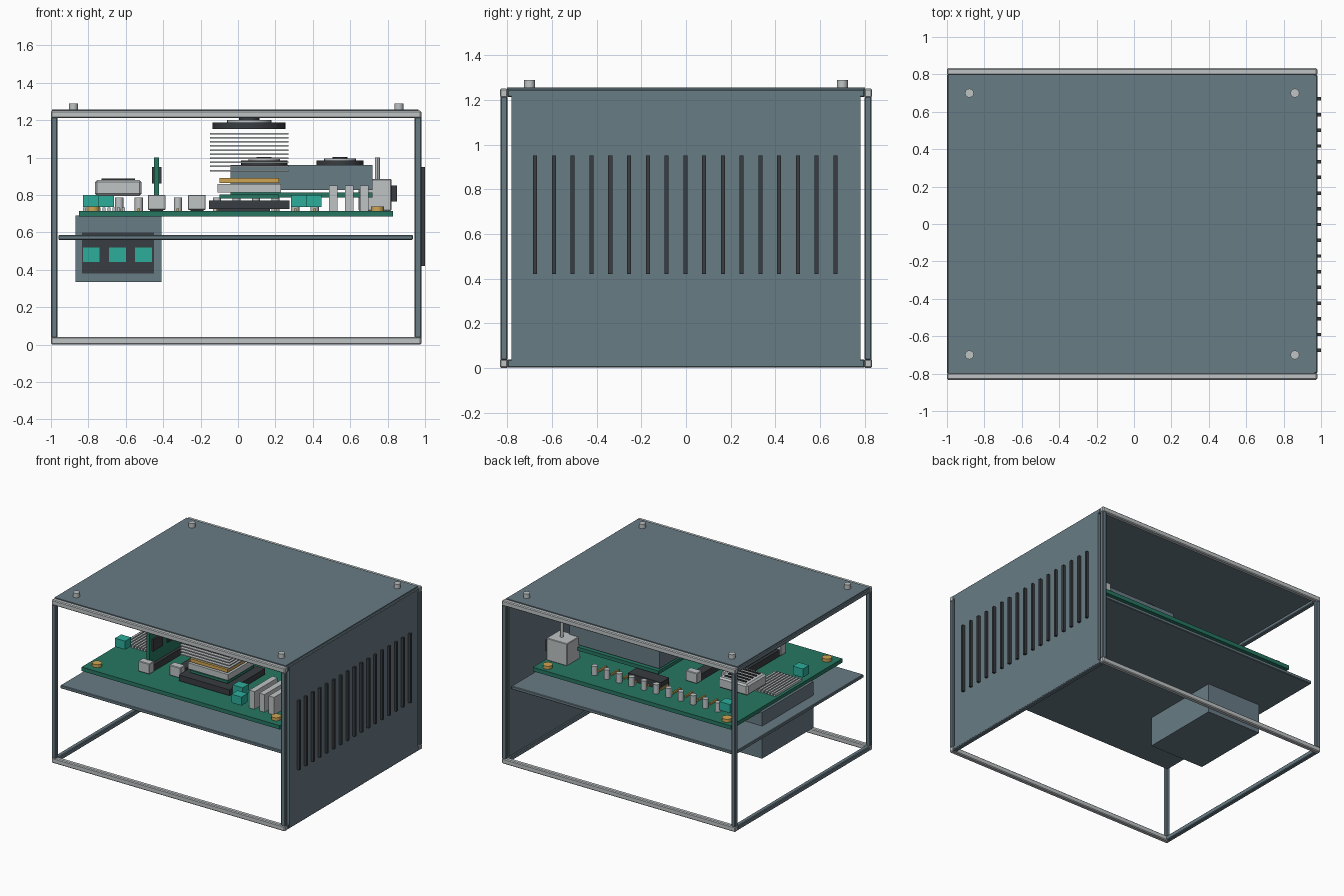
import bpy

old = bpy.data.objects.get("Cube")
if old:
    bpy.data.objects.remove(old, do_unlink=True)


def material(name, r, g, b):
    m = bpy.data.materials.new(name)
    m.use_nodes = True
    m.diffuse_color = (r, g, b, 1)
    m.node_tree.nodes["Principled BSDF"].inputs["Base Color"].default_value = (r, g, b, 1)
    return m


STEEL = material("steel blue", 0.14, 0.2, 0.235)
SILVER = material("light grey", 0.52, 0.55, 0.56)
DARK = material("charcoal", 0.04, 0.045, 0.052)
GREEN = material("board green", 0.02, 0.18, 0.12)
TEAL = material("teal", 0.025, 0.42, 0.33)
GOLD = material("gold", 0.62, 0.38, 0.09)


def box(name, mat, x, y, z, bevel=0):
    """Box from (low, high) ranges on each axis."""
    spans = (x, y, z)
    bpy.ops.mesh.primitive_cube_add(size=1, location=[(a + b) / 2 for a, b in spans])
    ob = bpy.context.object
    ob.name = name
    ob.data.materials.append(mat)
    for v in ob.data.vertices:
        for i, (a, b) in enumerate(spans):
            v.co[i] *= b - a
    if bevel:
        mod = ob.modifiers.new("chamfer", "BEVEL")
        mod.width = bevel
        mod.segments = 1
    return ob


def mid(c, size):
    return (c - size / 2, c + size / 2)


def disc(name, mat, x, y, z, radius, sides=24):
    bpy.ops.mesh.primitive_cylinder_add(vertices=sides, radius=radius, depth=z[1] - z[0],
                                        location=(x, y, (z[0] + z[1]) / 2))
    ob = bpy.context.object
    ob.name = name
    ob.data.materials.append(mat)
    bpy.ops.object.shade_smooth_by_angle()
    return ob


# Open frame: silver rails front and back, blue posts and side rails
LEFT, RIGHT = (-1, -0.965), (0.945, 0.98)
for y, end in ((-0.815, "front"), (0.815, "back")):
    for z, level in ((0.02, "bottom"), (1.23, "top")):
        box(f"{end}_{level}_rail", SILVER, (-1, 0.98), mid(y, 0.036), mid(z, 0.04), 0.006)
    for x, side in ((LEFT, "left"), (RIGHT, "right")):
        box(f"{end}_{side}_post", STEEL, x, mid(y, 0.032), (0.035, 1.215), 0.005)
for x, side in ((LEFT, "left"), (RIGHT, "right")):
    for z, level in ((0.02, "bottom"), (1.23, "top")):
        box(f"{side}_{level}_rail", STEEL, x, (-0.8, 0.8), mid(z, 0.036), 0.005)

# Panels, shelf, vents and top screws
box("top_panel", STEEL, (-0.995, 0.965), (-0.8, 0.8), (1.235, 1.256))
box("side_panel", STEEL, (0.955, 0.981), (-0.78, 0.78), (0.01, 1.24))
box("shelf", STEEL, (-0.96, 0.935), (-0.78, 0.78), (0.56, 0.585), 0.004)
for i in range(17):
    box("vent", DARK, (0.98, 1), mid(-0.675 + i * 0.084, 0.018), (0.42, 0.95))
for x in (-0.88, 0.86):
    for y in (-0.7, 0.7):
        disc("top_screw", SILVER, x, y, (1.25, 1.29), 0.024, 12)

# Power supply with socket plate
PSU_FRONT = -0.3
box("power_supply", STEEL, (-0.87, -0.41), (PSU_FRONT, 0.32), (0.335, 0.69))
box("socket_plate", DARK, (-0.835, -0.45), (PSU_FRONT - 0.008, PSU_FRONT), (0.38, 0.6))
for x in (-0.785, -0.645, -0.505):
    box("power_socket", TEAL, mid(x, 0.09), (PSU_FRONT - 0.016, PSU_FRONT - 0.008), (0.44, 0.52))

# Circuit board with gold mounting screws
TOP = 0.715
box("circuit_board", GREEN, (-0.85, 0.83), (-0.68, 0.67), (0.685, TOP))
for x in (-0.775, 0.745):
    for y in (-0.6, 0.61):
        disc("mounting_screw", GOLD, x, y, (TOP, 0.738), 0.035, 16)

# Processor stack and tall finned cooler
CX, CY = 0.06, -0.28


def layer(name, mat, size, z):
    box(name, mat, mid(CX, size), mid(CY, size), z)


layer("processor_socket", DARK, 0.43, (0.725, 0.77))
layer("processor_substrate", GREEN, 0.32, (0.782, 0.802))
layer("processor_cover", SILVER, 0.34, (0.812, 0.858))
layer("contact_plate", GOLD, 0.32, (0.865, 0.89))
for i in range(10):
    layer("cooler_fin", SILVER, 0.42, mid(0.93 + i * 0.022, 0.008))
disc("cooler_fan", DARK, CX, CY, (1.153, 1.188), 0.195)
disc("cooler_fan_ring", SILVER, CX, CY, (1.188, 1.2), 0.12)
disc("cooler_fan_hub", DARK, CX, CY, (1.2, 1.21), 0.055)

# Graphics card lying behind the cooler
box("graphics_board", GREEN, (-0.04, 0.72), (0.07, 0.39), (0.785, 0.812))
box("graphics_shroud", STEEL, (-0.04, 0.72), (0.08, 0.38), (0.825, 0.96))
for x in (0.14, 0.545):
    disc("graphics_fan", DARK, x, 0.23, (0.96, 0.985), 0.125)
    disc("graphics_fan_ring", SILVER, x, 0.23, (0.985, 0.996), 0.085)
    disc("graphics_fan_hub", DARK, x, 0.23, (0.996, 1.003), 0.04)

# Two long slots with pale end blocks, one holding an upright card
for x, front, back in ((-0.435, -0.49, 0.1), (-0.22, -0.42, 0.22)):
    box("slot_body", DARK, mid(x, 0.07), (front, back), (TOP, 0.765))
    for y in (front, back):
        box("slot_end", SILVER, mid(x, 0.095), mid(y, 0.06), (0.72, 0.8), 0.004)
box("upright_card", GREEN, mid(-0.435, 0.026), (-0.47, 0.08), (0.75, 1))
for y in (-0.38, -0.2, -0.02):
    box("card_chip", DARK, mid(-0.435, 0.05), mid(y, 0.12), (0.86, 0.95))

# Raised chip cooler with dark slats
box("chip_cooler", SILVER, (-0.765, -0.515), (0.11, 0.35), (0.795, 0.88), 0.012)
for i in range(5):
    box("chip_cooler_slat", DARK, mid(-0.64, 0.18), mid(0.15 + i * 0.04, 0.014), (0.88, 0.887))

# Flat ribbed pad at the left edge
for i in range(9):
    box("pad_rib", SILVER, mid(-0.82 + i * 0.026, 0.016), (-0.22, 0.1), (TOP, 0.732))

# Capacitor row, gold leads and rear chip
for i in range(11):
    x = 0.41 - i * 0.1045
    disc("capacitor", SILVER, x, 0.52, (TOP, 0.785), 0.022, 16)
    box("gold_lead", GOLD, mid(x, 0.012), (0.38, 0.47), (TOP, 0.728))
box("rear_chip", DARK, (-0.11, 0.17), (0.36, 0.46), (TOP, 0.768))

# Teal connectors
for x, y in ((-0.785, -0.27), (-0.705, 0.5), (0.325, -0.43), (0.405, -0.56)):
    box("teal_connector", TEAL, mid(x, 0.085), mid(y, 0.075), (0.735, 0.8))

# Pale upright plates, corner block, rod and jack
for x, height in ((0.51, 0.85), (0.595, 0.85), (0.675, 0.85)):
    box("pale_plate", SILVER, mid(x, 0.045), (-0.56, -0.28), (TOP, height))
box("corner_block", SILVER, (0.645, 0.82), (0.36, 0.52), (TOP, 0.885), 0.004)
disc("antenna_rod", SILVER, 0.745, 0.44, (0.88, 1), 0.013, 12)
box("side_jack", DARK, (0.82, 0.85), mid(0.44, 0.09), (0.765, 0.85))
